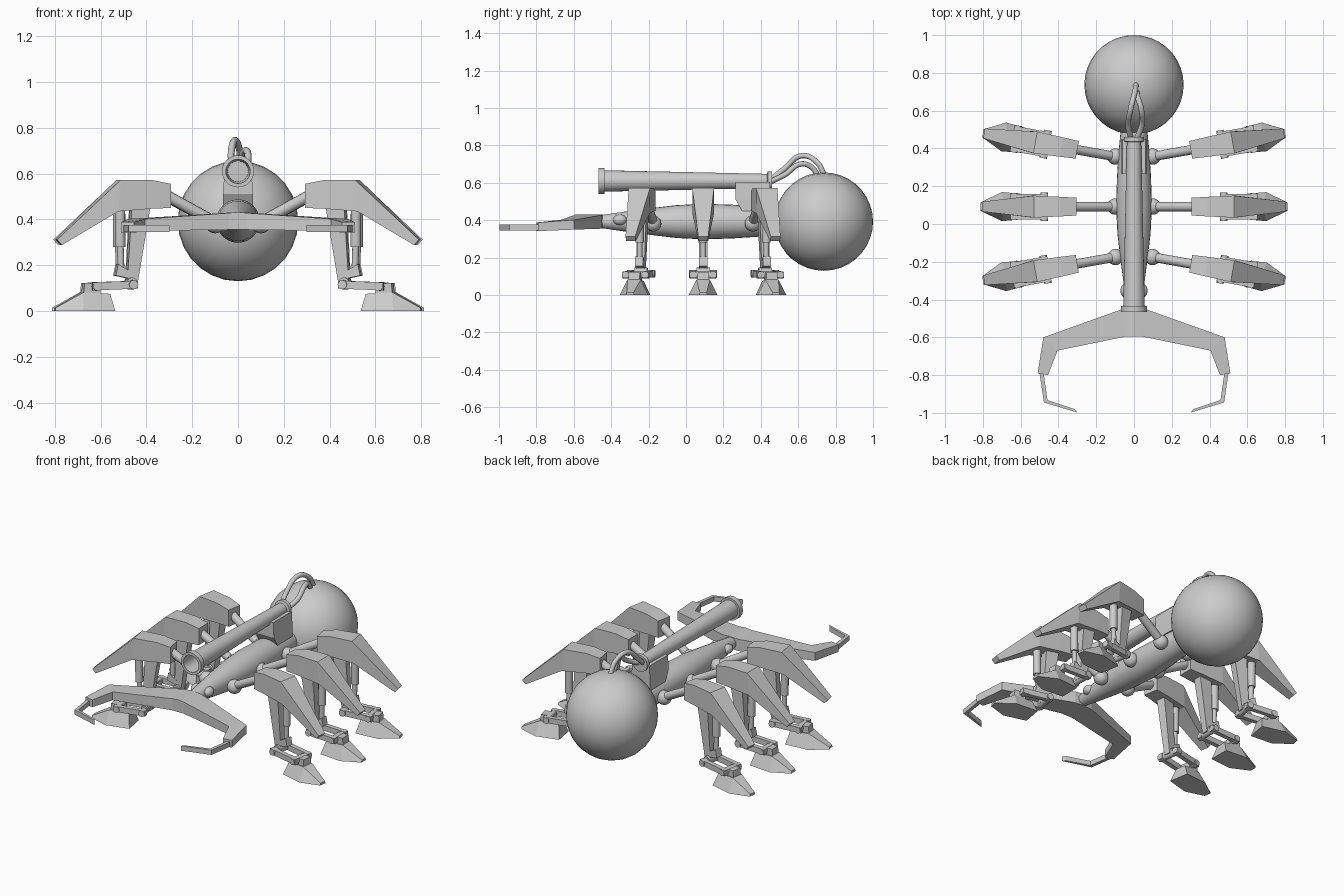
import bpy, bmesh, math
from mathutils import Vector, Matrix

if "Cube" in bpy.data.objects:
    bpy.data.objects.remove(bpy.data.objects["Cube"])


def to_mesh(name, bm, smooth):
    bmesh.ops.remove_doubles(bm, verts=bm.verts, dist=1e-5)
    bmesh.ops.recalc_face_normals(bm, faces=bm.faces)
    mesh = bpy.data.meshes.new(name)
    bm.to_mesh(mesh)
    bm.free()
    if smooth:
        mesh.shade_smooth()
        mesh.set_sharp_from_angle(angle=math.radians(40))
    return mesh


def place(mesh, name=None, matrix=Matrix()):
    obj = bpy.data.objects.new(name or mesh.name, mesh)
    obj.matrix_world = matrix
    bpy.context.collection.objects.link(obj)
    return obj


def loft(name, rings):
    """Flat-faced skin through rings of points, capped at both ends."""
    bm = bmesh.new()
    loops = [[bm.verts.new(p) for p in ring] for ring in rings]
    n = len(loops[0])
    for a, b in zip(loops, loops[1:]):
        for i in range(n):
            j = (i + 1) % n
            bm.faces.new((a[i], a[j], b[j], b[i]))
    bm.faces.new(loops[0])
    bm.faces.new(loops[-1])
    return to_mesh(name, bm, False)


def turned(name, profile, start, direction, sides=16):
    """Profile of (distance, radius) spun around an axis."""
    turn = Vector(direction).to_track_quat('Z', 'Y')
    bm = bmesh.new()
    verts = [bm.verts.new(Vector(start) + turn @ Vector((r, 0, d))) for d, r in profile]
    edges = [bm.edges.new(pair) for pair in zip(verts, verts[1:])]
    bmesh.ops.spin(bm, geom=verts + edges, cent=start, axis=turn @ Vector((0, 0, 1)),
                   angle=math.tau, steps=sides)
    return to_mesh(name, bm, True)


def rod(name, a, b, r, sides=12):
    axis = Vector(b) - Vector(a)
    d = axis.length
    return turned(name, [(0, 0), (0, r), (d, r), (d, 0)], a, axis, sides)


def ball(name, centre, radius, stretch=(1, 1, 1), segments=24):
    bm = bmesh.new()
    matrix = (Matrix.Translation(centre) @ Matrix.Diagonal((*stretch, 1))
              @ Matrix.Rotation(math.pi / 2, 4, 'X'))
    bmesh.ops.create_uvsphere(bm, u_segments=segments, v_segments=segments // 2 + 4,
                              radius=radius, matrix=matrix)
    return to_mesh(name, bm, True)


def section(xb, zb, wb, xt, zt, wt, y=0):
    """Cross-section with a bottom and a top edge, across y."""
    return [(xb, y - wb, zb), (xb, y + wb, zb), (xt, y + wt, zt), (xt, y - wt, zt)]


# Abdomen, spindle body and eyes
place(ball("abdomen", (0, 0.737, 0.393), 0.263, segments=28))
spindle = [(0, 0), (0, .035), (.1, .05), (.25, .07), (.4, .088), (.55, .095),
           (.7, .09), (.85, .08), (1, .065), (1, 0)]
place(turned("body", spindle, (0, -0.45, 0.393), (0, 1, 0), 24))
for side, label in ((1, "left"), (-1, "right")):
    place(ball(label + "_eye", (side * .042, -.353, .402), .03, (1, 1.25, .95), 16))

# Mandibles: rear/outer and front/inner plan points with bottom and top heights
jaw = [((0, -.445), (0, -.595), .355, .432), ((.06, -.45), (.04, -.595), .355, .428),
       ((.48, -.6), (.405, -.67), .35, .402), ((.51, -.79), (.455, -.8), .342, .388)]
fang = [((.5, -.79), (.478, -.792), .346, .376), ((.477, -.945), (.458, -.932), .346, .376),
        ((.3, -.998), (.315, -.98), .346, .376)]
for side, label in ((1, "left"), (-1, "right")):
    for name, path in (("mandible", jaw), ("fang", fang)):
        rings = [[(side * o[0], o[1], lo), (side * i[0], i[1], lo),
                  (side * i[0], i[1], hi), (side * o[0], o[1], hi)] for o, i, lo, hi in path]
        place(loft(label + "_" + name, rings))

# Back-mounted cannon with hollow muzzle, and its mount
barrel = [(.25, 0), (.25, .045), (0, .053), (0, .07), (.032, .07), (.032, .057), (.9, .038),
          (.905, .052), (.928, .052), (.928, 0)]
place(turned("cannon", barrel, (0, -0.467, 0.61), (0, 1, 0), 24))
place(loft("cannon_mount", [
    [(-.065, .3, .45), (.065, .3, .45), (.065, .45, .45), (-.065, .45, .45)],
    [(-.065, .265, .51), (.065, .265, .51), (.065, .45, .51), (-.065, .45, .51)],
    [(-.06, .265, .605), (.06, .265, .605), (.06, .45, .605), (-.06, .45, .605)]]))

# Cables from the cannon to the abdomen
for name, points in (
        ("upper_cable", [(-.015, .45, .615), (-.03, .52, .67), (-.015, .62, .745), (.005, .7, .71), (.01, .74, .64)]),
        ("lower_cable", [(.015, .45, .605), (.042, .53, .645), (.038, .61, .7), (.02, .67, .685), (.012, .71, .63)])):
    curve = bpy.data.curves.new(name, 'CURVE')
    curve.dimensions = '3D'
    curve.bevel_depth = 0.015
    curve.bevel_resolution = 2
    curve.use_fill_caps = True
    spline = curve.splines.new('BEZIER')
    spline.bezier_points.add(len(points) - 1)
    for knot, p in zip(spline.bezier_points, points):
        knot.co = p
        knot.handle_left_type = knot.handle_right_type = 'AUTO'
    place(curve)

# One leg, pointing along +x
leg = [
    ball("hip_ball", (.1, 0, .382), .043, segments=16),
    rod("hip_strut", (.08, 0, .375), (.34, 0, .517), .025),
    loft("thigh_shell", [section(.305, .45, .047, .305, .555, .047),
                         section(.39, .447, .052, .39, .572, .052),
                         section(.54, .435, .058, .53, .572, .058),
                         section(.785, .288, .026, .806, .312, .026)]),
    loft("shin", [[(.392, -.028, .46), (.475, -.028, .46), (.475, .028, .46), (.392, .028, .46)],
                  [(.45, -.02, .11), (.495, -.02, .11), (.495, .02, .11), (.45, .02, .11)]]),
    rod("shin_pin", (.475, -.035, .125), (.475, .035, .125), .022),
    rod("piston_sleeve", (.523, 0, .46), (.522, 0, .28), .023),
    rod("piston_rod", (.522, 0, .29), (.518, 0, .17), .015),
    loft("piston_bracket", [section(.475, .14, .022, .475, .17, .022),
                            section(.545, .155, .022, .535, .205, .022)]),
    rod("ankle_rear_pin", (.475, -.075, .115), (.475, .075, .115), .02),
    rod("ankle_front_pin", (.635, -.072, .107), (.635, .072, .107), .019),
    loft("foot_bracket", [section(.615, .07, .03, .615, .12, .03),
                          section(.69, .07, .03, .685, .122, .03)]),
    loft("foot", [section(.555, 0, .064, .572, .075, .032),
                  section(.7, 0, .077, .69, .082, .036),
                  section(.812, 0, .022, .812, .014, .018)]),
]
for y in (-.053, .053):
    leg.append(loft("ankle_link", [section(.455, .098, .014, .455, .132, .014, y),
                                   section(.655, .09, .014, .655, .125, .014, y)]))

# Six legs, the outer pairs splayed
for row, y, splay in (("front", -.175, -10), ("middle", .092, 0), ("rear", .357, 10)):
    for label, angle in (("left", splay), ("right", 180 - splay)):
        matrix = Matrix.Translation((0, y - .1 * math.sin(math.radians(splay)), 0)) \
            @ Matrix.Rotation(math.radians(angle), 4, 'Z')
        for part in leg:
            place(part, f"{row}_{label}_{part.name}", matrix)
